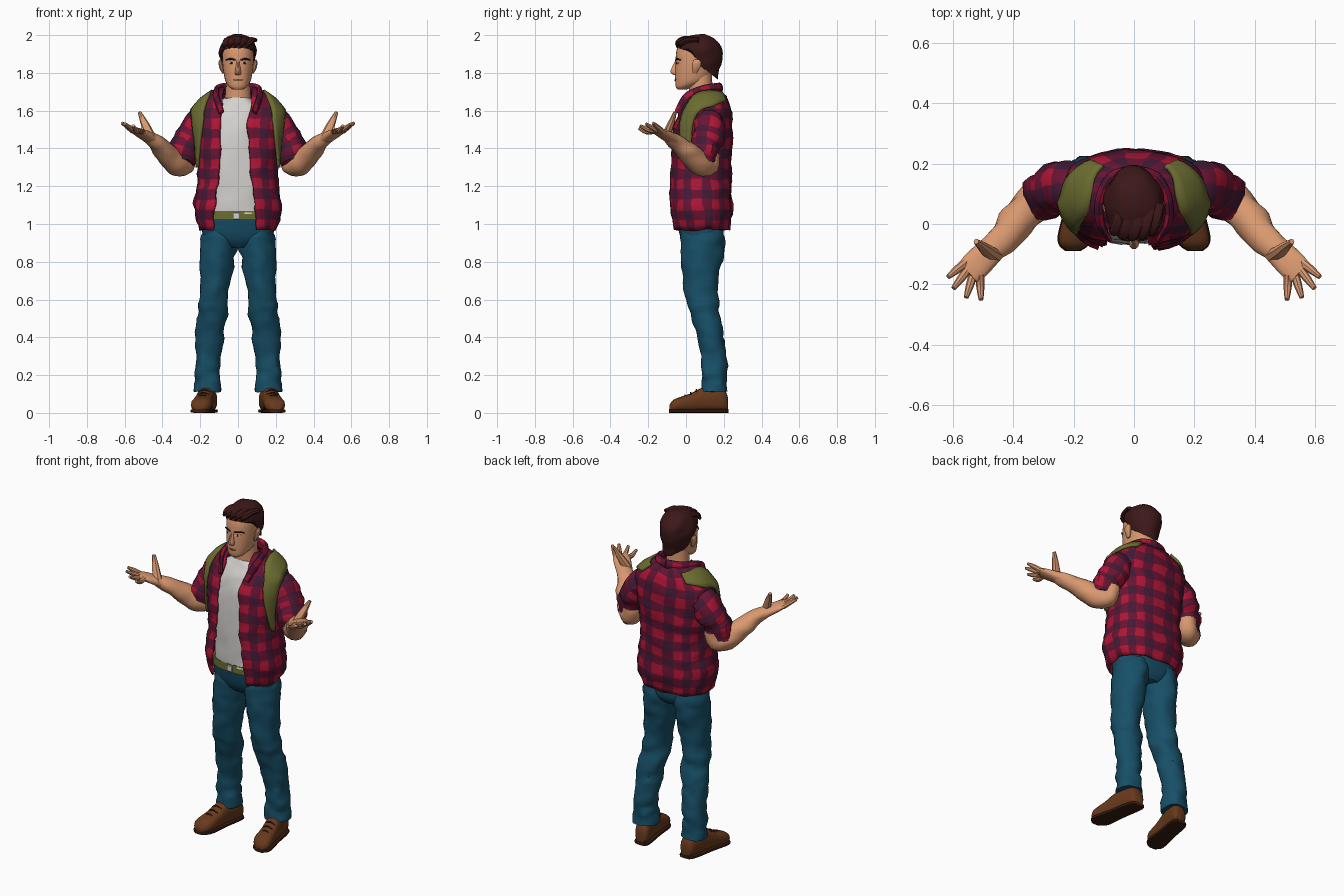
import bpy, bmesh, math
from mathutils import Vector, noise

cube = bpy.data.objects.get("Cube")
if cube:
    bpy.data.objects.remove(cube)


def material(name, code):
    rgb = [(int(code[i:i + 2], 16) / 255) ** 2.2 for i in (0, 2, 4)] + [1]
    m = bpy.data.materials.new(name)
    m.use_nodes = True
    m.diffuse_color = rgb
    m.node_tree.nodes["Principled BSDF"].inputs["Base Color"].default_value = rgb
    return m


SKIN = material("skin", "D8976F")
HAIR = material("dark_hair", "3E1E1E")
RED = material("plaid_red", "AE1C38")
MAROON = material("plaid_maroon", "681A36")
PLUM = material("plaid_plum", "442038")
WHITE = material("shirt_white", "D3D0CC")
OLIVE = material("olive", "6C6C34")
DENIM = material("denim", "1D5067")
LEATHER = material("brown_leather", "683C22")
SOLE = material("dark_sole", "3A2318")
PLAID = [RED, MAROON, PLUM]
X, Y, Z = Vector((1, 0, 0)), Vector((0, 1, 0)), Vector((0, 0, 1))


def power(v, p):
    return math.copysign(abs(v) ** p, v)


def grid(name, rows, mats, closed=True, mirror=False, solid=0, fold=0):
    """Skin a list of point rows; several materials make a woven check."""
    bm = bmesh.new()
    verts = []
    for row in rows:
        line = []
        for co in row:
            p = Vector(co)
            if fold:
                d = noise.noise_vector(Vector((p.x * 12, p.y * 12, p.z * 20))) * fold
                p += d if abs(p.x) > 1e-4 else Vector((0, d.y, d.z))
            line.append(bm.verts.new(p))
        verts.append(line)
    n = len(rows[0])
    for i in range(len(rows) - 1):
        for j in range(n if closed else n - 1):
            k = (j + 1) % n
            f = bm.faces.new((verts[i][j], verts[i][k], verts[i + 1][k], verts[i + 1][j]))
            if len(mats) == 3:
                f.material_index = i // 2 % 2 + j // 2 % 2
    if closed:
        bm.faces.new(verts[0])
        bm.faces.new(verts[-1])
    bmesh.ops.recalc_face_normals(bm, faces=bm.faces)
    me = bpy.data.meshes.new(name)
    bm.to_mesh(me)
    bm.free()
    for m in mats:
        me.materials.append(m)
    ob = bpy.data.objects.new(name, me)
    bpy.context.collection.objects.link(ob)
    bpy.ops.object.select_all(action="DESELECT")
    ob.select_set(True)
    bpy.context.view_layer.objects.active = ob
    bpy.ops.object.shade_smooth_by_angle(angle=math.radians(40))
    if mirror:
        ob.modifiers.new("mirror", "MIRROR")
    if solid:
        s = ob.modifiers.new("thickness", "SOLIDIFY")
        s.thickness, s.offset = solid, 0


def spline(pts, k):
    """Smooth a list of tuples, k steps per span."""
    out = []
    for i in range(len(pts) - 1):
        a, b, c, d = pts[max(i - 1, 0)], pts[i], pts[i + 1], pts[min(i + 2, len(pts) - 1)]
        for s in range(k):
            t = s / k
            out.append([q + t / 2 * (r - p + t * (2 * p - 5 * q + 4 * r - u + t * (3 * (q - r) + u - p)))
                        for p, q, r, u in zip(a, b, c, d)])
    return out + [list(pts[-1])]


def tube(name, pts, mats, n=16, k=3, ref=Z, axes=None, p=1, **kw):
    """Sweep an oval along points given as x, y, z, radius, radius; axes fixes the ring plane."""
    q = spline(pts, k)
    rows = []
    for i, (x, y, z, r1, r2) in enumerate(q):
        if axes:
            side, up = axes
        else:
            t = Vector(q[min(i + 1, len(q) - 1)][:3]) - Vector(q[max(i - 1, 0)][:3])
            side = t.cross(ref).normalized()
            up = side.cross(t).normalized()
        angles = [2 * math.pi * j / n for j in range(n)]
        rows.append([Vector((x, y, z)) + side * r1 * power(math.cos(a), p)
                     + up * r2 * power(math.sin(a), p) for a in angles])
    grid(name, rows, mats, **kw)


# Overshirt: height, half width, front, back, distance of the right front edge
SHIRT = [(.97, .2, -.07, .228, .132), (1.05, .222, -.085, .237, .128), (1.1, .232, -.088, .24, .122),
         (1.2, .21, -.085, .235, .11), (1.3, .205, -.08, .235, .1), (1.42, .215, -.075, .24, .092),
         (1.52, .232, -.06, .242, .088), (1.6, .235, -.03, .235, .088), (1.66, .185, 0, .215, .085),
         (1.7, .13, .015, .19, .08), (1.72, .095, .03, .18, .078)]
ROUND = 2 / 2.4


def shirt_at(z):
    for a, b in zip(SHIRT, SHIRT[1:]):
        if z <= b[0]:
            break
    t = (z - a[0]) / (b[0] - a[0])
    return [u + (v - u) * t for u, v in zip(a, b)]


def shirt_point(angle, z, off=0):
    _, rx, yf, yb, _ = shirt_at(z)
    return Vector(((rx + off) * power(math.sin(angle), ROUND),
                   (yf + yb) / 2 - ((yb - yf) / 2 + off) * power(math.cos(angle), ROUND), z))


rows = []
for i in range(29):
    z = SHIRT[0][0] + (SHIRT[-1][0] - SHIRT[0][0]) * i / 28
    _, rx, _, _, gap = shirt_at(z)
    shift = .035 * min(1, (1.72 - z) / .2)
    left, right = [math.asin((g / rx) ** (1 / ROUND)) for g in (gap - shift, gap)]
    rows.append([shirt_point(left + (2 * math.pi - right - left) * j / 42, z) for j in range(43)])
grid("overshirt", rows, PLAID, closed=False, solid=.012, fold=.012)
tube("collar", [(.086, -.045, 1.59, .01, .02), (.112, .005, 1.662, .014, .03), (.112, .08, 1.702, .016, .03),
                (.075, .155, 1.716, .016, .03), (0, .18, 1.718, .016, .03)], PLAID, k=4, mirror=True)
tube("sleeve", [(.17, .125, 1.535, .08, .07), (.22, .125, 1.515, .084, .085), (.257, .115, 1.455, .083, .083),
                (.284, .1, 1.395, .079, .08), (.3, .088, 1.33, .07, .074)], PLAID,
     k=4, ref=Y, mirror=True, fold=.016)

# Pack straps lying on the overshirt, as angle and height along both edges
outer = [(80, 1.3), (76, 1.4), (74, 1.5), (76, 1.57), (86, 1.61), (102, 1.625), (120, 1.64), (140, 1.65)]
inner = [(72, 1.3), (60, 1.4), (48, 1.5), (43, 1.59), (54, 1.67), (85, 1.703), (115, 1.703), (143, 1.695)]
rows = []
for o, i in zip(spline(outer, 3), spline(inner, 3)):
    mid = [(o[0] + (i[0] - o[0]) * t / 4, o[1] + (i[1] - o[1]) * t / 4) for t in range(5)]
    rows.append([shirt_point(math.radians(a), z, .016) for a, z in mid])
grid("pack_strap", rows, [OLIVE], closed=False, mirror=True, solid=.014)

# Undershirt, belt and jeans
tube("undershirt", [(0, .06, 1.05, .165, .12), (0, .06, 1.2, .17, .126), (0, .063, 1.4, .18, .126),
                    (0, .07, 1.52, .18, .12), (0, .08, 1.6, .15, .105), (0, .085, 1.645, .1, .085),
                    (0, .085, 1.665, .07, .068)], [WHITE], n=32, axes=(X, Y), p=ROUND, fold=.01)
tube("belt", [(0, .065, z, .183, .127) for z in (1.02, 1.068)], [OLIVE], n=32, k=1, axes=(X, Y), p=ROUND)
tube("belt_buckle", [(x, -.063, 1.043, .006, .018) for x in (-.025, .005)], [WHITE], n=8, k=1, p=.4)
tube("jeans_hips", [(0, .09, .875, .06, .08), (0, .087, .91, .165, .106), (0, .08, .96, .19, .118),
                    (0, .07, 1.05, .182, .124)], [DENIM], n=32, axes=(X, Y), p=ROUND)
tube("jeans_leg", [(.098, .085, .97, .09, .11), (.103, .086, .87, .096, .113), (.115, .08, .75, .086, .1),
                   (.13, .086, .6, .075, .086), (.138, .107, .5, .076, .078), (.152, .135, .38, .072, .07),
                   (.163, .148, .25, .067, .069), (.162, .15, .17, .071, .073), (.162, .15, .115, .066, .07)],
     [DENIM], n=24, k=5, axes=(X, Y), mirror=True, fold=.014)

# Shoes, toes turned outwards: length position, half width, height
SHOE = [(.222, .028, .075), (.205, .042, .115), (.15, .047, .135), (.08, .047, .125), (.02, .051, .095),
        (-.04, .055, .075), (-.07, .045, .06), (-.088, .022, .035)]
lean = lambda y: .187 - .17 * y
tube("shoe_upper", [(lean(y), y, .006 + h / 2, w, h / 2) for y, w, h in SHOE], [LEATHER],
     axes=(X, Z), p=.8, mirror=True)
tube("shoe_sole", [(lean(y), y * 1.01, .01, w + .004, .01) for y, w, h in SHOE], [SOLE],
     axes=(X, Z), p=.5, mirror=True)
for i in range(3):
    y, z = .055 - .03 * i, .122 - .014 * i
    tube("shoe_lace", [(lean(y) - .03, y, z - .012, .004, .004), (lean(y), y, z, .004, .004),
                       (lean(y) + .03, y, z - .012, .004, .004)], [SOLE], n=6, mirror=True)

# Bare forearms and open hands
tube("forearm", [(.275, .125, 1.375, .055, .055), (.283, .115, 1.312, .058, .058), (.325, .075, 1.32, .063, .062),
                 (.383, .01, 1.378, .061, .056), (.433, -.05, 1.43, .051, .042), (.475, -.09, 1.46, .044, .029)],
     [SKIN], k=4, mirror=True, fold=.008)
tube("palm", [(.455, -.068, 1.447, .044, .03), (.49, -.103, 1.468, .047, .025), (.525, -.138, 1.488, .049, .019),
              (.55, -.162, 1.5, .043, .012)], [SKIN], mirror=True, p=.9)
FINGERS = {"index": ((.557, -.128), (.615, -.175), 1.535), "middle": ((.547, -.147), (.597, -.213), 1.53),
           "ring": ((.53, -.162), (.555, -.243), 1.52), "little": ((.51, -.168), (.506, -.25), 1.508)}
for label, (base, tip, z) in FINGERS.items():
    mid = [(a + b) / 2 for a, b in zip(base, tip)]
    tube(label + "_finger", [(*base, 1.492, .015, .015), (*mid, z - .02, .0135, .0135), (*tip, z, .008, .008)],
         [SKIN], n=8, mirror=True)
tube("thumb", [(.458, -.105, 1.455, .026, .024), (.482, -.09, 1.505, .024, .021), (.502, -.073, 1.548, .018, .016),
               (.522, -.058, 1.592, .009, .009)], [SKIN], n=8, ref=Y, mirror=True)

# Neck, head and face
tube("neck", [(0, .09, 1.6, .085, .075), (0, .08, 1.68, .068, .064), (0, .075, 1.8, .062, .062)],
     [SKIN], axes=(X, Y))
tube("head", [(0, -.02, 1.713, .028, .026), (0, -.008, 1.727, .048, .046), (0, .025, 1.755, .066, .082),
              (0, .04, 1.8, .076, .098), (0, .05, 1.85, .082, .106), (0, .058, 1.92, .083, .108),
              (0, .06, 1.965, .06, .085), (0, .06, 1.985, .02, .03)], [SKIN], n=28, axes=(X, Y), p=.93)
tube("nose", [(0, -.044, 1.872, .008, .01), (0, -.056, 1.84, .01, .014), (0, -.062, 1.805, .017, .022),
              (0, -.052, 1.79, .014, .014)], [SKIN], n=10, axes=(X, Y))
tube("ear", [(.078, .048, 1.798, .006, .01), (.086, .053, 1.825, .012, .022), (.093, .057, 1.855, .01, .024),
             (.093, .058, 1.87, .004, .012)], [SKIN], n=10, axes=(X, Y), mirror=True)
tube("eye", [(.02, -.05, 1.852, .003, .003), (.034, -.047, 1.852, .004, .005), (.05, -.038, 1.852, .003, .003)],
     [WHITE], n=8, mirror=True)
tube("iris", [(.03, -.05, 1.852, .003, .005), (.038, -.048, 1.852, .003, .005)], [HAIR], n=8, mirror=True)
tube("eyebrow", [(.014, -.054, 1.868, .004, .004), (.04, -.048, 1.874, .005, .005), (.065, -.028, 1.868, .003, .003)],
     [HAIR], n=8, mirror=True)
tube("mouth", [(0, -.06, 1.762, .003, .003), (.016, -.055, 1.762, .003, .003), (.028, -.048, 1.765, .002, .002)],
     [LEATHER], n=6, mirror=True)

# Hair cap with a hairline that drops from the forehead to the nape
rows = []
for v in range(13):
    row = []
    for j in range(40):
        a = 2 * math.pi * j / 40
        s = (1 - math.cos(a)) / 2
        low = 1.928 if s < .3 else 1.928 - (s - .3) * .42 if s < .5 else 1.844 - (s - .5) * .15
        z = low + (1.998 - low) * (v / 12) ** .8
        t = (z - 1.9) / .099
        f = max(1 - t ** 2.5, .002) ** .4 if t > 0 else 1 + t * .18
        row.append((.098 * f * math.sin(a), .07 - .123 * f * math.cos(a), z))
    rows.append(row)
grid("hair", rows, [HAIR], fold=.012)

# Swept fringe
for i in range(5):
    x = -.06 + .03 * i
    y = 5 * x * x
    z = 1.98 - 1.8 * x * x
    tube("fringe_lock", [(x + .025, .05 + y, z, .02, .012), (x + .008, -.005 + y, z, .024, .016),
                         (x - .006, -.04 + y, z - .018, .02, .015), (x - .018, -.043 + y, 1.932, .005, .005)],
         [HAIR], n=8)
